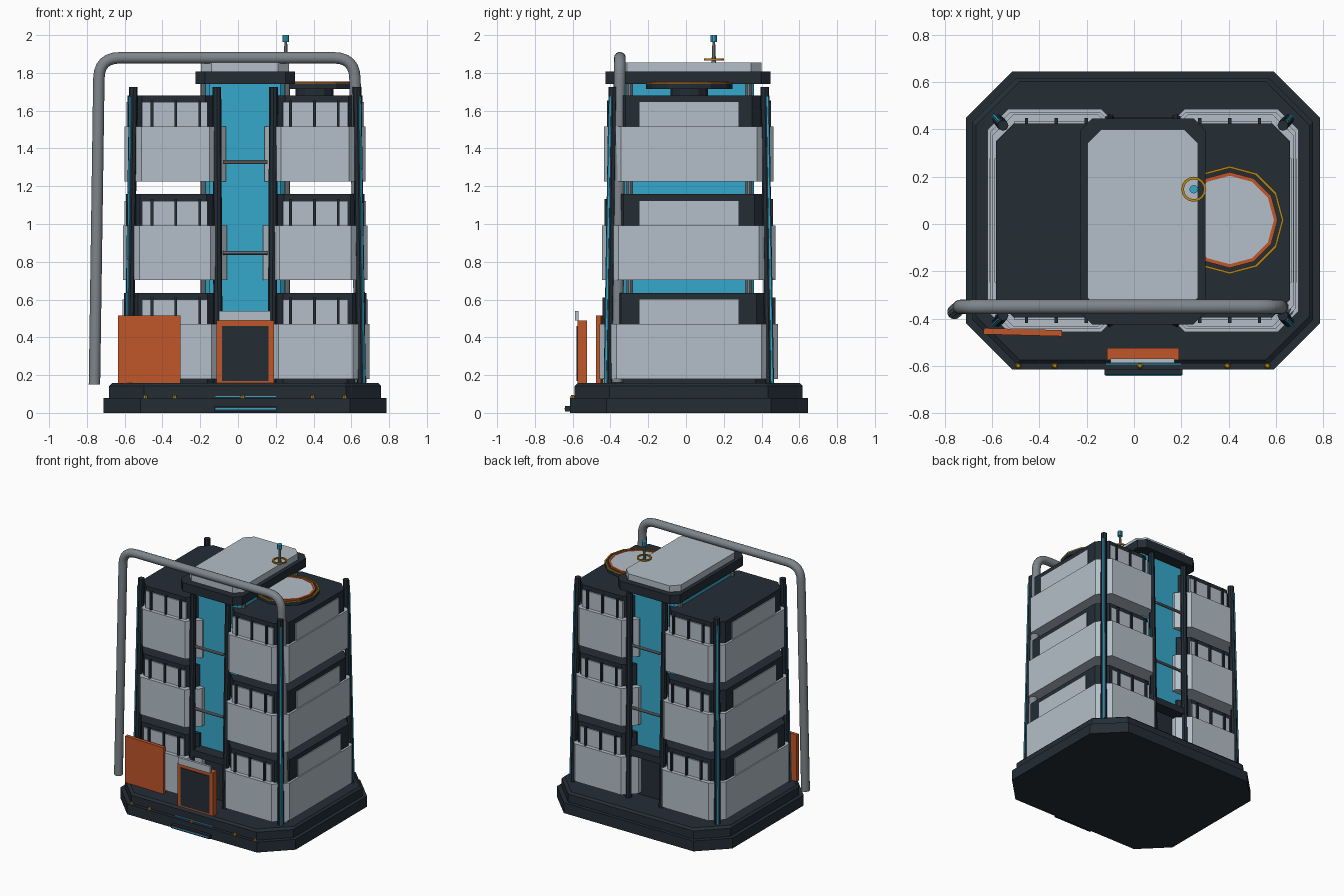
import bpy, bmesh, math
from mathutils import Vector

if "Cube" in bpy.data.objects:
    bpy.data.objects.remove(bpy.data.objects["Cube"])

CX, CY = 0.038, 0.015   # centre lines of the tower


def mat(name, c):
    m = bpy.data.materials.new(name)
    m.diffuse_color = (*c, 1)
    m.use_nodes = True
    m.node_tree.nodes["Principled BSDF"].inputs["Base Color"].default_value = m.diffuse_color
    return m


DARK = mat("dark slate", (0.017, 0.026, 0.036))
LIGHT = mat("pale grey", (0.456, 0.521, 0.578))
CYAN = mat("cyan glass", (0.036, 0.397, 0.604))
ORANGE = mat("burnt orange", (0.527, 0.093, 0.023))
STEEL = mat("steel grey", (0.205, 0.235, 0.258))
GOLD = mat("gold", (0.479, 0.238, 0.006))


def finish(name, bm, m):
    bmesh.ops.recalc_face_normals(bm, faces=bm.faces)
    me = bpy.data.meshes.new(name)
    bm.to_mesh(me)
    bm.free()
    me.materials.append(m)
    ob = bpy.data.objects.new(name, me)
    bpy.context.collection.objects.link(ob)
    return ob


def smooth(ob):
    bpy.ops.object.select_all(action='DESELECT')
    ob.select_set(True)
    bpy.context.view_layer.objects.active = ob
    bpy.ops.object.shade_smooth_by_angle()


def octa(name, x0, x1, y0, y1, z0, z1, c, m, bevel=0.0):
    """Chamfered-corner slab, optionally with a sloped top edge."""
    bm = bmesh.new()

    def ring(d, z):
        a, b, e, f = x0 + d, x1 - d, y0 + d, y1 - d
        pts = [(a + c, e), (b - c, e), (b, e + c), (b, f - c),
               (b - c, f), (a + c, f), (a, f - c), (a, e + c)]
        return [bm.verts.new((x, y, z)) for x, y in pts]
    rings = [ring(0, z0), ring(0, z1 - bevel)]
    if bevel:
        rings.append(ring(bevel, z1))
    for lo, hi in zip(rings, rings[1:]):
        for i in range(8):
            j = (i + 1) % 8
            bm.faces.new((lo[i], lo[j], hi[j], hi[i]))
    bm.faces.new(rings[0][::-1])
    bm.faces.new(rings[-1])
    return finish(name, bm, m)


def box(name, x0, x1, y0, y1, z0, z1, m):
    bm = bmesh.new()
    bmesh.ops.create_cube(bm, size=1)
    for v in bm.verts:
        v.co = ((x0 + x1) / 2 + v.co.x * (x1 - x0), (y0 + y1) / 2 + v.co.y * (y1 - y0),
                (z0 + z1) / 2 + v.co.z * (z1 - z0))
    return finish(name, bm, m)


def rod(name, p, q, r0, r1, n, m):
    """Straight rod from p to q."""
    p, q = Vector(p), Vector(q)
    bm = bmesh.new()
    bmesh.ops.create_cone(bm, cap_ends=True, segments=n, radius1=r0, radius2=r1, depth=(q - p).length)
    rot = Vector((0, 0, 1)).rotation_difference(q - p).to_matrix()
    for v in bm.verts:
        v.co = rot @ v.co + (p + q) / 2
    return finish(name, bm, m)


def ring(name, cx, cy, z0, z1, r0, r1, n, m):
    """Flat polygonal ring."""
    bm = bmesh.new()
    loops = []
    for r, z in ((r0, z0), (r1, z0), (r1, z1), (r0, z1)):
        loops.append([bm.verts.new((cx + r * math.cos(2 * math.pi * i / n),
                                    cy + r * math.sin(2 * math.pi * i / n), z)) for i in range(n)])
    for k in range(4):
        a, b = loops[k], loops[(k + 1) % 4]
        for i in range(n):
            j = (i + 1) % n
            bm.faces.new((a[i], a[j], b[j], b[i]))
    return finish(name, bm, m)


# stepped base
octa("base_lower", -0.711, 0.787, -0.615, 0.645, 0, 0.08, 0.195, DARK)
octa("base_upper", -0.683, 0.758, -0.59, 0.618, 0.08, 0.157, 0.185, DARK, 0.015)
box("front_step", -0.125, 0.205, -0.64, -0.60, 0.008, 0.036, DARK)
box("step_light", -0.12, 0.2, -0.643, -0.639, 0.018, 0.025, CYAN)
box("ledge_light", -0.12, 0.2, -0.596, -0.588, 0.083, 0.09, CYAN)
for x in (-0.49, -0.335, 0.025, 0.395, 0.565):
    rod("base_lamp", (x, -0.6, 0.078), (x, -0.6, 0.094), 0.014, 0.008, 8, GOLD)

# glass core, lobby and core columns
octa("lobby", -0.15, 0.226, -0.33, 0.36, 0.15, 0.5, 0.05, DARK)
octa("lobby_ledge", -0.12, 0.196, -0.42, 0.45, 0.485, 0.535, 0.03, DARK)
octa("glass_core", -0.18, 0.256, -0.33, 0.36, 0.5, 1.75, 0.03, CYAN)
for sx in (-1, 1):
    for sy in (-1, 1):
        x, y = CX + sx * 0.222, CY + sy * 0.315
        rod("core_column", (x, y, 0.15), (x, y, 1.75), 0.016, 0.016, 10, STEEL)

# three storeys, each a left and a right module, stepping in a little
for k, z in enumerate((0.18, 0.703, 1.225)):
    d = 0.01 * (1 - k)
    yo = 0.46 + d * 1.2
    for s in (-1, 1):
        def span(a, b):
            return sorted((CX + s * a, CX + s * b))
        xi, xo = 0.095 - d * 0.6, 0.648 + d
        octa("balcony", *span(xi, xo), CY - yo, CY + yo, z, z + 0.29, 0.088, LIGHT)
        octa("upper_wall", *span(xi + 0.035, xo - 0.016), CY - yo + 0.038, CY + yo - 0.038,
             z + 0.28, z + 0.455, 0.075, DARK)
        if k == 0:
            octa("plinth", *span(xi + 0.04, xo - 0.05), CY - yo + 0.05, CY + yo - 0.05, 0.15, 0.19, 0.07, DARK)
        # side panel
        box("side_panel", *span(xo - 0.02, xo - 0.009), CY - 0.262, CY + 0.262, z + 0.285, z + 0.42, LIGHT)
        for t in (-1, 1):
            w0, w1 = sorted((CY + t * (yo - 0.045), CY + t * (yo - 0.029)))
            box("window_panel", *span(0.2, 0.545), w0, w1, z + 0.285, z + 0.42, LIGHT)
            m0, m1 = sorted((CY + t * (yo - 0.045), CY + t * (yo - 0.014)))
            for mx in (0.24, 0.367, 0.493):
                box("mullion", *span(mx - 0.007, mx + 0.007), m0, m1, z + 0.285, z + 0.43, DARK)

# leaning pillars on the module corners, with light strips on the outer ones
for s in (-1, 1):
    for t in (-1, 1):
        for inner in (True, False):
            xb, xt = (0.143, 0.15) if inner else (0.615, 0.592)
            b = Vector((CX + s * xb, CY + t * 0.427, 0.15))
            q = Vector((CX + s * xt, CY + t * 0.402, 1.725))
            rod("inner_pillar" if inner else "corner_pillar", b, q, 0.024, 0.023, 8, DARK)
            if not inner:
                o = Vector((s, t, 0)).normalized() * 0.02
                rod("pillar_light", b + o, q + o - Vector((0, 0, 0.05)), 0.009, 0.009, 6, CYAN)

# cross bars over the glass slots
for z in (0.847, 1.328):
    for y in (CY - 0.415, CY + 0.415):
        rod("cross_bar", (-0.08, y, z), (0.156, y, z), 0.011, 0.011, 10, STEEL)

# roof cap
octa("roof_cap", -0.226, 0.302, -0.425, 0.447, 1.74, 1.807, 0.05, DARK)
octa("roof_slab", -0.196, 0.27, -0.37, 0.4, 1.8, 1.855, 0.057, LIGHT)

# roof landing pad
px, py = 0.405, 0.017
rod("pad_post", (px, py, 1.66), (px, py, 1.72), 0.1, 0.1, 12, DARK)
ring("pad_deck", px, py, 1.715, 1.743, 0.001, 0.229, 12, DARK)
ring("pad_gold_ring", px, py, 1.74, 1.75, 0.219, 0.229, 12, GOLD)
ring("pad_orange_ring", px, py, 1.74, 1.754, 0.187, 0.203, 12, ORANGE)
ring("pad_disc", px, py, 1.74, 1.75, 0.001, 0.188, 12, LIGHT)

# antenna
ax, ay = 0.253, 0.147
rod("antenna_pole", (ax, ay, 1.85), (ax, ay, 1.97), 0.012, 0.007, 8, STEEL)
rod("antenna_tip", (ax, ay, 1.963), (ax, ay, 2.0), 0.018, 0.018, 10, CYAN)
ring("antenna_ring", ax, ay, 1.866, 1.876, 0.042, 0.053, 16, GOLD)

# doorway
box("door_frame", -0.115, 0.19, -0.575, -0.525, 0.155, 0.49, ORANGE)
box("door_leaf", -0.086, 0.161, -0.58, -0.57, 0.17, 0.46, DARK)
box("door_lintel", -0.1, 0.172, -0.588, -0.57, 0.488, 0.54, LIGHT)

# free-standing orange panel, slightly turned
panel = box("orange_panel", -0.166, 0.166, -0.013, 0.013, 0.155, 0.515, ORANGE)
panel.location = (-0.47, -0.458, 0)
panel.rotation_euler.z = math.radians(-1.5)

# big bent pipe over the front
path = [Vector(p) for p in ((-0.76, -0.372, 0.15), (-0.735, -0.35, 1.88), (0.617, -0.35, 1.88), (0.65, -0.365, 0.16))]
pts = [path[0]]
for i in (1, 2):
    c = path[i]
    a = c + (path[i - 1] - c).normalized() * 0.11
    b = c + (path[i + 1] - c).normalized() * 0.11
    for j in range(7):
        u = j / 6
        pts.append(a * (1 - u) ** 2 + c * 2 * u * (1 - u) + b * u * u)
pts.append(path[3])
bm = bmesh.new()
N, loops = 14, []
for i, p in enumerate(pts):
    tan = (pts[min(i + 1, len(pts) - 1)] - pts[max(i - 1, 0)]).normalized()
    side = Vector((0, 1, 0))
    up = tan.cross(side).normalized()
    side = up.cross(tan)
    loops.append([bm.verts.new(p + 0.031 * (side * math.cos(2 * math.pi * j / N) + up * math.sin(2 * math.pi * j / N)))
                  for j in range(N)])
for lo, hi in zip(loops, loops[1:]):
    for j in range(N):
        bm.faces.new((lo[j], lo[(j + 1) % N], hi[(j + 1) % N], hi[j]))
bm.faces.new(loops[0])
bm.faces.new(loops[-1])
smooth(finish("bent_pipe", bm, STEEL))
